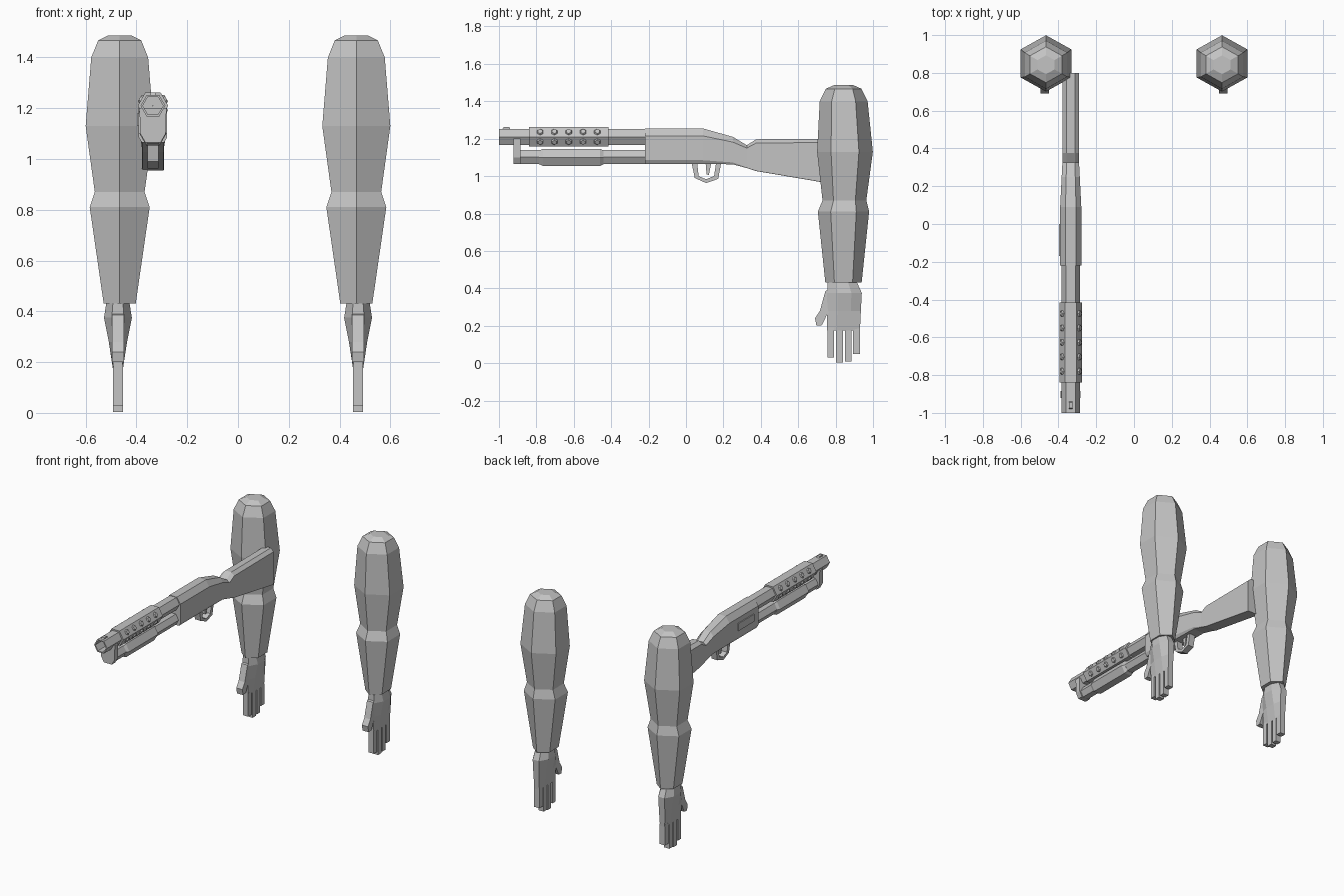
import bpy, bmesh, math
from mathutils import Vector, Matrix

if "Cube" in bpy.data.objects:
    bpy.data.objects.remove(bpy.data.objects["Cube"])

grey = bpy.data.materials.new("plain_grey")
grey.diffuse_color = (0.55, 0.55, 0.55, 1)
grey.use_nodes = True
grey.node_tree.nodes["Principled BSDF"].inputs["Base Color"].default_value = grey.diffuse_color
GX = -0.335  # gun centre line


def finish(name, bm):
    bmesh.ops.recalc_face_normals(bm, faces=bm.faces)
    me = bpy.data.meshes.new(name)
    bm.to_mesh(me)
    bm.free()
    me.materials.append(grey)
    ob = bpy.data.objects.new(name, me)
    bpy.context.collection.objects.link(ob)
    return ob


def loft(name, rings, closed=False):
    """Skin a list of point rings; cap the ends unless the loft closes on itself."""
    bm = bmesh.new()
    vs = [[bm.verts.new(p) for p in r] for r in rings]
    n = len(vs[0])
    pairs = list(zip(vs, vs[1:])) + ([(vs[-1], vs[0])] if closed else [])
    for a, b in pairs:
        for i in range(n):
            j = (i + 1) % n
            bm.faces.new((a[i], a[j], b[j], b[i]))
    if not closed:
        bm.faces.new(vs[0])
        bm.faces.new(vs[-1])
    return finish(name, bm)


def box(name, x, y, z):
    return loft(name, [[(x[0], yy, z[0]), (x[1], yy, z[0]), (x[1], yy, z[1]), (x[0], yy, z[1])] for yy in y])


def plate(name, pts, x, half):
    """Side outline in (y, z) given thickness across x."""
    return loft(name, [[(x + s * half, y, z) for y, z in pts] for s in (-1, 1)])


def hex_y(y, r, z, sz=1.0):
    """Hexagon across the gun with corners at the sides."""
    return [(GX + r * math.cos(math.radians(60 * i)), y, z + sz * r * math.sin(math.radians(60 * i)))
            for i in range(6)]


# arm: z, centre y, half width x, radius y
ARM = [(0.43, 0.842, 0.063, 0.097), (0.81, 0.842, 0.118, 0.137), (0.87, 0.847, 0.098, 0.117),
       (1.13, 0.85, 0.134, 0.149), (1.40, 0.843, 0.112, 0.128), (1.467, 0.843, 0.085, 0.095),
       (1.487, 0.843, 0.045, 0.05)]
# palm: z, front y, back y, half width x, half width of the edges
PALM = [(0.43, 0.757, 0.915, 0.046, 0.02), (0.375, 0.755, 0.94, 0.055, 0.024),
        (0.28, 0.755, 0.935, 0.036, 0.022), (0.175, 0.755, 0.93, 0.02, 0.018)]
THUMB = [(0.775, 0.40), (0.745, 0.385), (0.716, 0.28), (0.69, 0.24), (0.697, 0.2),
         (0.727, 0.203), (0.754, 0.26), (0.775, 0.28)]
FINGERS = [(0.756, 0.79, 0.03), (0.803, 0.84, 0.004), (0.85, 0.884, 0.01), (0.893, 0.93, 0.05)]

for side, s in (("left", -1), ("right", 1)):
    cx, hx = s * 0.466, s * 0.473
    loft(side + "_arm", [[(cx + w / 0.866 * math.sin(math.radians(60 * i)), cy + r * math.cos(math.radians(60 * i)), z)
                          for i in range(6)] for z, cy, w, r in ARM])
    rings = []
    for z, y0, y1, w, e in PALM:
        a, b = y0 + (y1 - y0) * 0.3, y1 - (y1 - y0) * 0.3
        rings.append([(hx + e, y0, z), (hx + w, a, z), (hx + w, b, z), (hx + e, y1, z),
                      (hx - e, y1, z), (hx - w, b, z), (hx - w, a, z), (hx - e, y0, z)])
    loft(side + "_palm", rings)
    plate(side + "_thumb", THUMB, hx, 0.023)
    for k, (y0, y1, z0) in enumerate(FINGERS):
        box(f"{side}_finger_{k + 1}", (hx - 0.02, hx + 0.02), (y0, y1), (z0, 0.19))

# receiver and stock: y, top z, bottom z, half width, top chamfer, bottom chamfer
BODY = [(-0.22, 1.255, 1.065, 0.056, 0.04, 0.02), (0.09, 1.255, 1.065, 0.056, 0.04, 0.02),
        (0.25, 1.21, 1.063, 0.048, 0.028, 0.01), (0.325, 1.165, 1.043, 0.044, 0.015, 0.004),
        (0.375, 1.197, 1.027, 0.044, 0.02, 0.004), (0.80, 1.2, 0.955, 0.044, 0.02, 0.004)]
loft("receiver_and_stock", [[(GX + x, y, z) for x, z in (
    (w * 0.5, t), (w, t - c), (w, b + d), (w - d * 0.6, b),
    (-w + d * 0.6, b), (-w, b + d), (-w, t - c), (-w * 0.5, t))] for y, t, b, w, c, d in BODY])
box("ejection_port", (GX - 0.062, GX - 0.05), (-0.17, 0.0), (1.13, 1.18))

# hollow barrel with front sight
BZ = 1.21
loft("barrel", [hex_y(-0.2, 0.049, BZ), hex_y(-1.0, 0.049, BZ), hex_y(-1.0, 0.04, BZ), hex_y(-0.9, 0.04, BZ),
                hex_y(-0.9, 0.001, BZ), hex_y(-0.2, 0.001, BZ)], closed=True)
plate("front_sight", [(-0.985, 1.245), (-0.975, 1.262), (-0.945, 1.262), (-0.935, 1.245)], GX, 0.01)

# heat shield with raised vents
loft("heat_shield", [hex_y(-0.84, 0.06, BZ), hex_y(-0.415, 0.06, BZ)])
bm = bmesh.new()
for k in range(5):
    for a in (30, 150, 210, 330):
        d = Vector((math.cos(math.radians(a)), 0, math.sin(math.radians(a))))
        m = Matrix.Translation(Vector((GX, -0.78 + 0.0765 * k, BZ)) + d * 0.054) @ d.to_track_quat('Z', 'Y').to_matrix().to_4x4()
        bmesh.ops.create_cone(bm, cap_ends=True, segments=6, radius1=0.022, radius2=0.014, depth=0.012, matrix=m)
finish("shield_vents", bm)

# magazine tube, clamp and sliding grip
MZ = 1.102
loft("magazine_tube", [hex_y(-0.9, 0.042, MZ), hex_y(-0.2, 0.042, MZ)])
loft("tube_clamp", [[(GX + x, y, z) for x, z in ((0.03, 1.065), (0.05, 1.1), (0.053, 1.2), (-0.053, 1.2),
                                                 (-0.05, 1.1), (-0.03, 1.065))] for y in (-0.922, -0.885)])
loft("sliding_grip", [hex_y(y, r, 1.1) for y, r in ((-0.785, 0.042), (-0.765, 0.053), (-0.46, 0.053), (-0.44, 0.042))])

# trigger guard ring and trigger
outer = [(0.03, 1.07), (0.047, 0.99), (0.107, 0.963), (0.172, 0.985), (0.188, 1.07)]
inner = [(0.06, 1.065), (0.068, 1.0), (0.107, 0.983), (0.15, 1.0), (0.16, 1.065)]
loft("trigger_guard", [[(GX + x, *p) for x, p in ((-0.022, o), (0.022, o), (0.022, i), (-0.022, i))]
                       for o, i in zip(outer, inner)])
plate("trigger", [(0.105, 1.07), (0.11, 1.01), (0.122, 1.005), (0.135, 1.07)], GX, 0.01)
